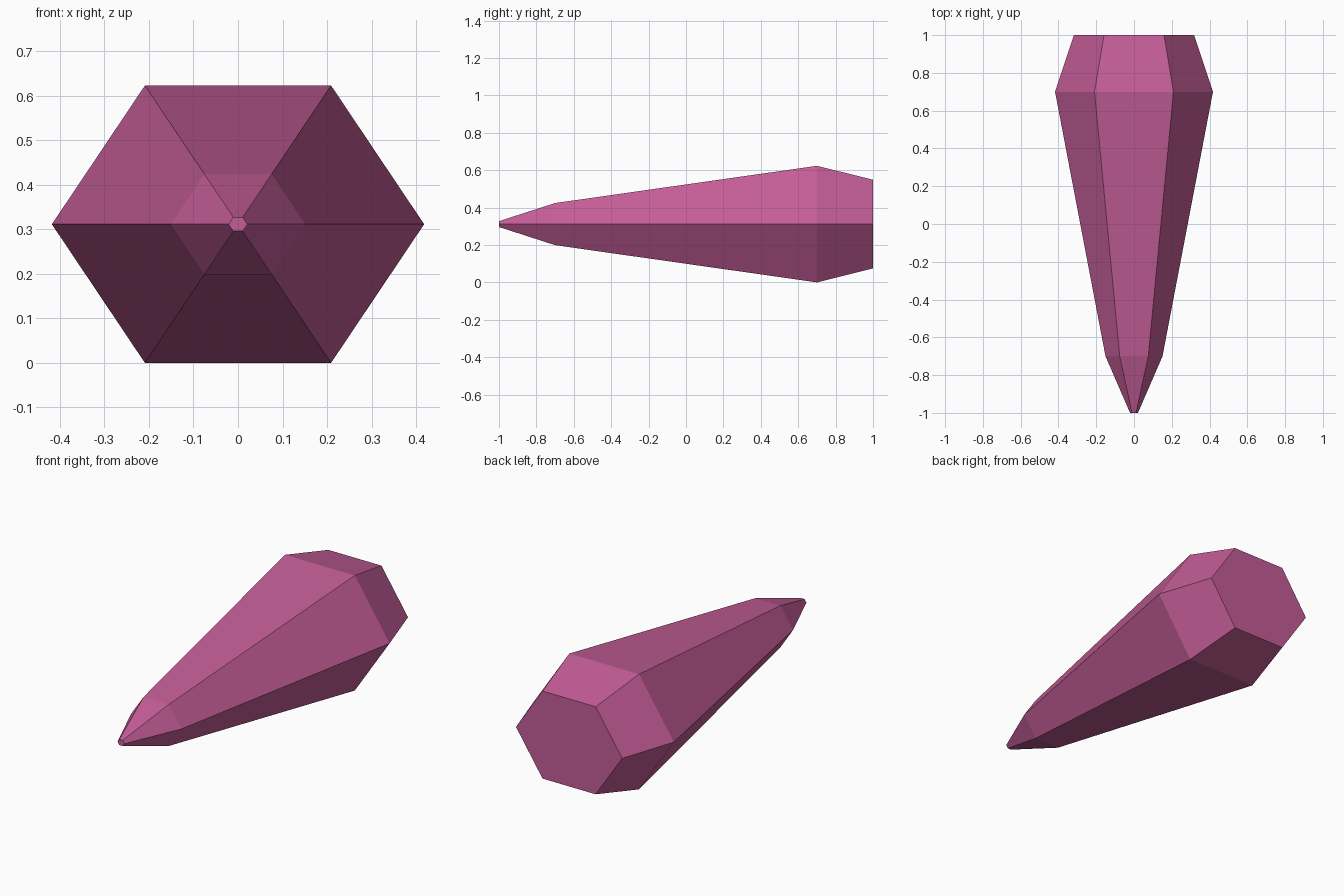
import bpy, bmesh, math

if "Cube" in bpy.data.objects:
    bpy.data.objects.remove(bpy.data.objects["Cube"])

# (y position, half width) of each six-sided ring, from tip to butt
RINGS = [(-1.0, 0.021), (-0.7, 0.151), (0.7, 0.418), (1.0, 0.318)]
SIDES = 6
CENTRE_Z = 0.3115
FLATTEN = 0.3115 / (0.418 * math.sin(math.pi / 3))

bm = bmesh.new()

# rings of the crystal
loops = []
for y, r in RINGS:
    loops.append([bm.verts.new((r * math.cos(a), y, CENTRE_Z + FLATTEN * r * math.sin(a)))
                  for a in (2 * math.pi * i / SIDES for i in range(SIDES))])

# side facets
for a, b in zip(loops, loops[1:]):
    for i in range(SIDES):
        j = (i + 1) % SIDES
        bm.faces.new((a[i], a[j], b[j], b[i]))

# end caps
bm.faces.new(loops[0])
bm.faces.new(loops[-1])
bmesh.ops.recalc_face_normals(bm, faces=bm.faces)

mesh = bpy.data.meshes.new("crystal_shard")
bm.to_mesh(mesh)
bm.free()
shard = bpy.data.objects.new("crystal_shard", mesh)
bpy.context.collection.objects.link(shard)

# magenta crystal colour
mat = bpy.data.materials.new("magenta_crystal")
mat.diffuse_color = (0.55, 0.11, 0.31, 1)
mat.use_nodes = True
mat.node_tree.nodes["Principled BSDF"].inputs["Base Color"].default_value = mat.diffuse_color
mesh.materials.append(mat)
